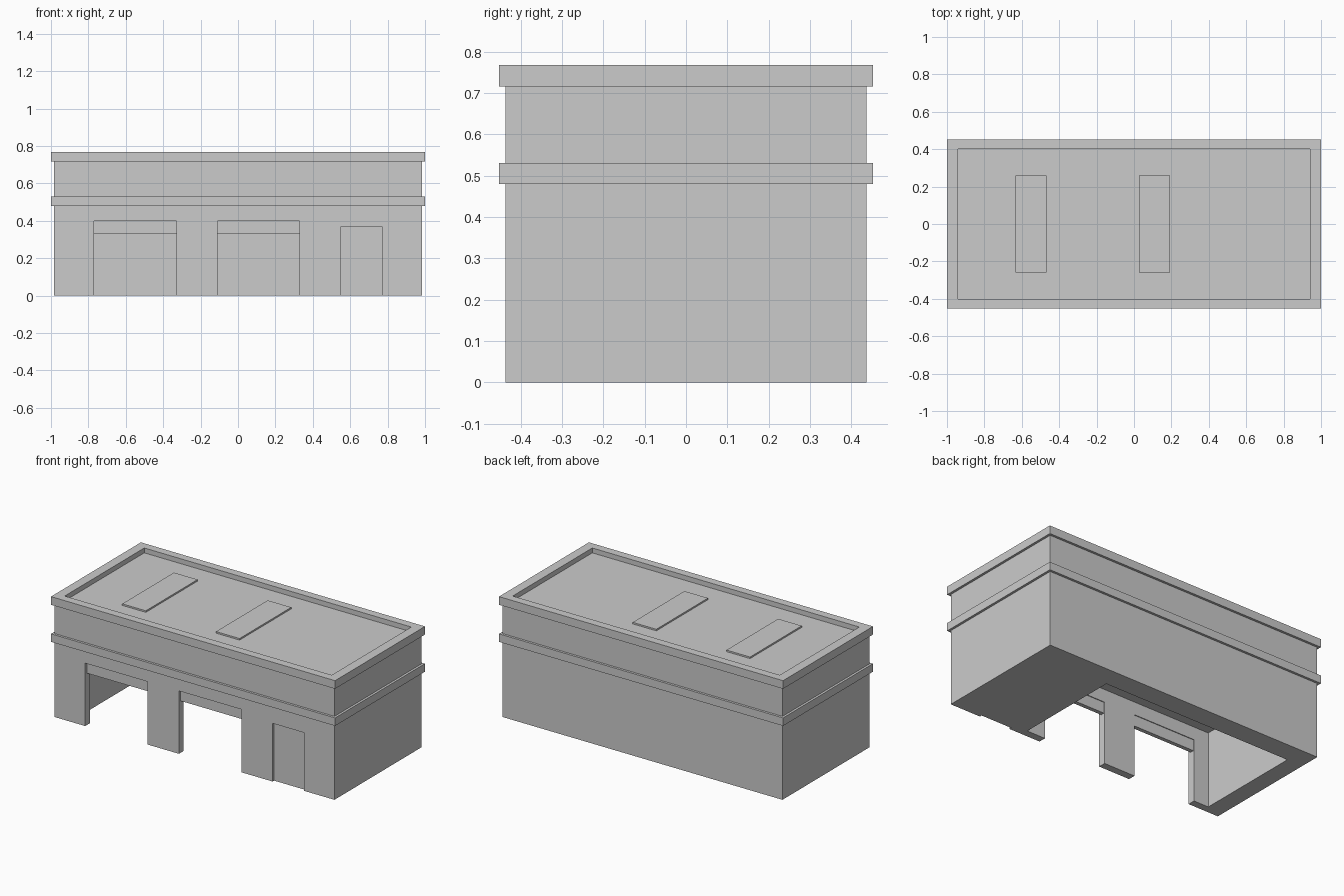
import bpy

if "Cube" in bpy.data.objects:
    bpy.data.objects.remove(bpy.data.objects["Cube"])

HX, HY = 0.985, 0.437      # half size of the wall block
BX, BY = 1.0, 0.452        # half size of the projecting bands
ROOF = 0.737


def box(name, x, y, z):
    bpy.ops.mesh.primitive_cube_add(
        size=1, location=[(r[0] + r[1]) / 2 for r in (x, y, z)])
    ob = bpy.context.object
    ob.name = name
    ob.scale = [r[1] - r[0] for r in (x, y, z)]
    bpy.ops.object.transform_apply(location=False, rotation=False, scale=True)
    return ob


def cut(ob, x, y, z):
    cutter = box("cutter", x, y, z)
    cutter.hide_render = True
    mod = ob.modifiers.new("cut", 'BOOLEAN')
    mod.operation = 'DIFFERENCE'
    mod.solver = 'EXACT'
    mod.object = cutter
    bpy.context.view_layer.objects.active = ob
    bpy.ops.object.modifier_apply(modifier=mod.name)
    bpy.data.objects.remove(cutter, do_unlink=True)


def ring(name, z, ix, iy):
    ob = box(name, (-BX, BX), (-BY, BY), z)
    cut(ob, (-ix, ix), (-iy, iy), (z[0] - 0.1, z[1] + 0.1))
    return ob


# Wall block with hollow garage, two bay openings and a shallow doorway
walls = box("walls", (-HX, HX), (-HY, HY), (0, ROOF))
cut(walls, (-0.875, 0.46), (-0.39, 0.305), (-0.1, 0.482))
bays = [(-0.77, -0.33), (-0.11, 0.33)]
for bay in bays:
    cut(walls, bay, (-0.6, -0.3), (-0.1, 0.4))
cut(walls, (0.55, 0.77), (-0.6, -0.422), (-0.1, 0.37))

# Raised shutter in each bay and a skylight on the roof above it
for i, (a, b) in enumerate(bays, 1):
    box(f"raised_shutter_{i}", (a, b), (-0.42, -0.395), (0.33, 0.4))
    c = (a + b) / 2
    box(f"skylight_{i}", (c - 0.083, c + 0.083), (-0.26, 0.26),
        (ROOF - 0.01, ROOF + 0.01))

# Projecting bands: mid-height ledge and roof parapet
ring("middle_ledge", (0.48, 0.531), 0.95, 0.42)
ring("roof_parapet", (0.716, 0.768), 0.94, 0.4)
